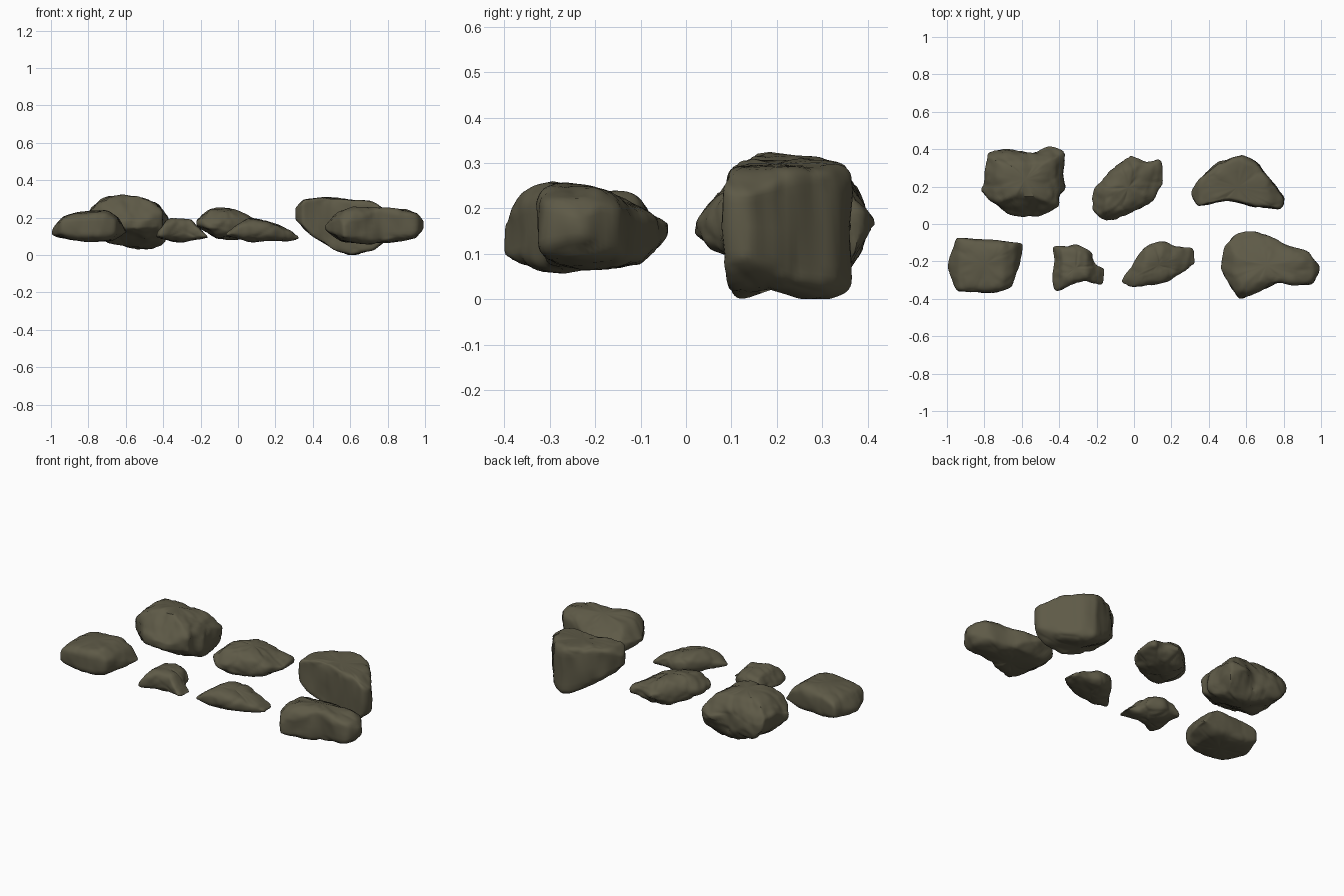
import bpy
import bmesh
import math
from mathutils import Vector, noise

cube = bpy.data.objects.get("Cube")
if cube:
    bpy.data.objects.remove(cube)

stone = bpy.data.materials.new("dark olive stone")
STONE_COLOUR = (.112, .102, .063, 1)
stone.use_nodes = True
stone.diffuse_color = STONE_COLOUR
stone.node_tree.nodes["Principled BSDF"].inputs["Base Color"].default_value = STONE_COLOUR

AROUND, RINGS = 96, 28


def height_at(profile, x):
    """Linear interpolation along a profile of (distance, z) points."""
    if x <= profile[0][0]:
        return profile[0][1]
    for (xa, za), (xb, zb) in zip(profile, profile[1:]):
        if x <= xb:
            return za + (zb - za) * (x - xa) / (xb - xa)
    return profile[-1][1]


def soften(ring, passes):
    for _ in range(passes):
        ring = [(ring[i - 1] + ring[i] * 2 + ring[(i + 1) % len(ring)]) / 4
                for i in range(len(ring))]
    return ring


def resample(points):
    """Evenly spaced points along a closed plan outline."""
    corners = [Vector(p) for p in points]
    edges = list(zip(corners, corners[1:] + corners[:1]))
    total = sum((b - a).length for a, b in edges)
    result, walked = [], 0
    for a, b in edges:
        length = (b - a).length
        while len(result) < AROUND and len(result) * total / AROUND < walked + length:
            result.append(a.lerp(b, (len(result) * total / AROUND - walked) / length))
        walked += length
    return soften(result, 2)


def roughness(p, seed):
    """Broad dents, fine grain and thin cracks, as one signed offset."""
    q = p + Vector((seed * 7, seed * 3, seed))
    dents = noise.noise(q * 9)
    grain = noise.noise(q * 24)
    cells = noise.voronoi(q * 8)[0]
    crack = max(0, 1 - (cells[1] - cells[0]) * 7)
    return dents + grain * .4 - crack * .35


def make_rock(name, outline, top, bottom, squareness, rough, seed,
              top_across=((0, 1),), bottom_across=((0, 0),)):
    """Rock from a plan outline and upper and lower profiles along x and y."""
    rim = resample(outline)
    core = soften(rim, 60)
    centre = sum(rim, Vector((0, 0))) / len(rim)

    def place(xy, lift):
        high = min(height_at(top, xy.x), height_at(top_across, xy.y))
        low = max(height_at(bottom, xy.x), height_at(bottom_across, xy.y))
        high = max(high, low + .02)
        return Vector((xy.x, xy.y, (high + low) / 2 + lift * (high - low) / 2))

    bm = bmesh.new()
    rows = []
    for j in range(1, RINGS):
        angle = math.pi * (j / RINGS - .5)
        reach = math.cos(angle) ** (2 / squareness)
        lift = math.copysign(abs(math.sin(angle)) ** (2 / squareness), angle)
        rows.append([bm.verts.new(place(centre.lerp(c.lerp(p, reach ** 3), reach), lift))
                     for c, p in zip(core, rim)])
    poles = [bm.verts.new(place(centre, side)) for side in (-1, 1)]
    for i in range(len(rim)):
        k = (i + 1) % len(rim)
        for lower, upper in zip(rows, rows[1:]):
            bm.faces.new((lower[i], lower[k], upper[k], upper[i]))
        bm.faces.new((poles[0], rows[0][k], rows[0][i]))
        bm.faces.new((poles[1], rows[-1][i], rows[-1][k]))
    # Soften the folds, then weather the surface along its normals
    bmesh.ops.recalc_face_normals(bm, faces=bm.faces)
    bmesh.ops.smooth_vert(bm, verts=bm.verts, factor=.5, use_axis_x=True,
                          use_axis_y=True, use_axis_z=True)
    bm.normal_update()
    moves = [(v, v.normal * rough * roughness(v.co, seed)) for v in bm.verts]
    for v, move in moves:
        v.co += move
        v.co.z = max(v.co.z, 0)
    mesh = bpy.data.meshes.new(name)
    bm.to_mesh(mesh)
    bm.free()
    mesh.materials.append(stone)
    rock = bpy.data.objects.new(name, mesh)
    bpy.context.collection.objects.link(rock)
    bpy.ops.object.select_all(action='DESELECT')
    rock.select_set(True)
    bpy.context.view_layer.objects.active = rock
    bpy.ops.object.shade_smooth_by_angle(angle=math.radians(40))


# Front row of rocks
make_rock("smooth_slab_rock",
          [(-.95, -.07), (-.59, -.1), (-.61, -.21), (-.65, -.34), (-.75, -.37),
           (-.95, -.36), (-1, -.23)],
          [(-1, .14), (-.94, .21), (-.86, .23), (-.7, .24), (-.64, .21), (-.6, .14)],
          [(-1, .09), (-.8, .07), (-.68, .07), (-.6, .11)],
          4, .006, 1)
make_rock("small_jagged_rock",
          [(-.44, -.12), (-.32, -.11), (-.22, -.15), (-.21, -.21), (-.15, -.24),
           (-.17, -.33), (-.25, -.31), (-.32, -.32), (-.42, -.36), (-.44, -.3),
           (-.43, -.2)],
          [(-.44, .12), (-.39, .19), (-.33, .2), (-.25, .19), (-.16, .11)],
          [(-.44, .08), (-.3, .07), (-.16, .08)],
          2.8, .011, 2)
make_rock("long_low_rock",
          [(-.07, -.31), (0, -.2), (.07, -.11), (.15, -.09), (.23, -.12),
           (.32, -.13), (.33, -.21), (.25, -.26), (.18, -.31), (.08, -.33),
           (-.02, -.34)],
          [(-.06, .13), (0, .18), (.06, .2), (.15, .19), (.25, .15), (.33, .11)],
          [(-.06, .09), (.1, .07), (.33, .07)],
          2.9, .01, 3)
make_rock("broad_wedge_rock",
          [(.48, -.12), (.54, -.05), (.62, -.03), (.73, -.07), (.82, -.12),
           (.93, -.14), (1, -.23), (.96, -.32), (.87, -.33), (.77, -.31),
           (.68, -.36), (.56, -.41), (.52, -.34), (.46, -.24)],
          [(.47, .17), (.54, .23), (.62, .26), (.85, .25), (.96, .24), (1, .19)],
          [(.47, .12), (.56, .07), (.7, .06), (.95, .08), (1, .13)],
          5, .009, 4,
          [(-.41, .18), (-.36, .24), (-.29, .26), (-.2, .25), (-.14, .22), (-.04, .18)],
          [(-.41, .07), (-.3, .06), (-.1, .07), (-.04, .13)])

# Back row of rocks
make_rock("large_craggy_rock",
          [(-.79, .39), (-.65, .4), (-.55, .38), (-.45, .42), (-.36, .39),
           (-.38, .27), (-.36, .2), (-.4, .15), (-.39, .09), (-.5, .04),
           (-.66, .05), (-.74, .1), (-.83, .18), (-.79, .26)],
          [(-.82, .23), (-.74, .29), (-.61, .34), (-.53, .32), (-.41, .27), (-.37, .23)],
          [(-.82, .15), (-.7, .07), (-.6, .04), (-.48, .02), (-.39, .03), (-.37, .1)],
          4.5, .014, 5,
          [(.05, .2), (.1, .27), (.16, .34), (.22, .32), (.33, .3), (.37, .26), (.41, .19)],
          [(.05, .13), (.12, .1), (.22, .05), (.32, .02), (.37, .06), (.41, .15)])
make_rock("leaf_shaped_rock",
          [(-.02, .37), (.07, .33), (.14, .34), (.16, .22), (.11, .13),
           (-.04, .05), (-.15, .01), (-.22, .07), (-.21, .19), (-.12, .29)],
          [(-.22, .2), (-.15, .25), (-.05, .25), (.05, .22), (.15, .18)],
          [(-.22, .14), (-.1, .08), (.05, .08), (.15, .12)],
          3, .013, 6,
          [(.01, .18), (.07, .25), (.28, .25), (.37, .19)],
          [(.01, .12), (.06, .09), (.3, .08), (.37, .13)])
make_rock("tall_block_rock",
          [(.3, .17), (.36, .25), (.45, .33), (.58, .37), (.66, .33), (.74, .23),
           (.81, .13), (.79, .08), (.65, .09), (.5, .13), (.34, .09)],
          [(.3, .25), (.35, .3), (.43, .31), (.6, .3), (.72, .29), (.8, .25)],
          [(.3, .18), (.4, .1), (.52, .02), (.6, 0), (.72, .02), (.8, .07)],
          9, .009, 7)
